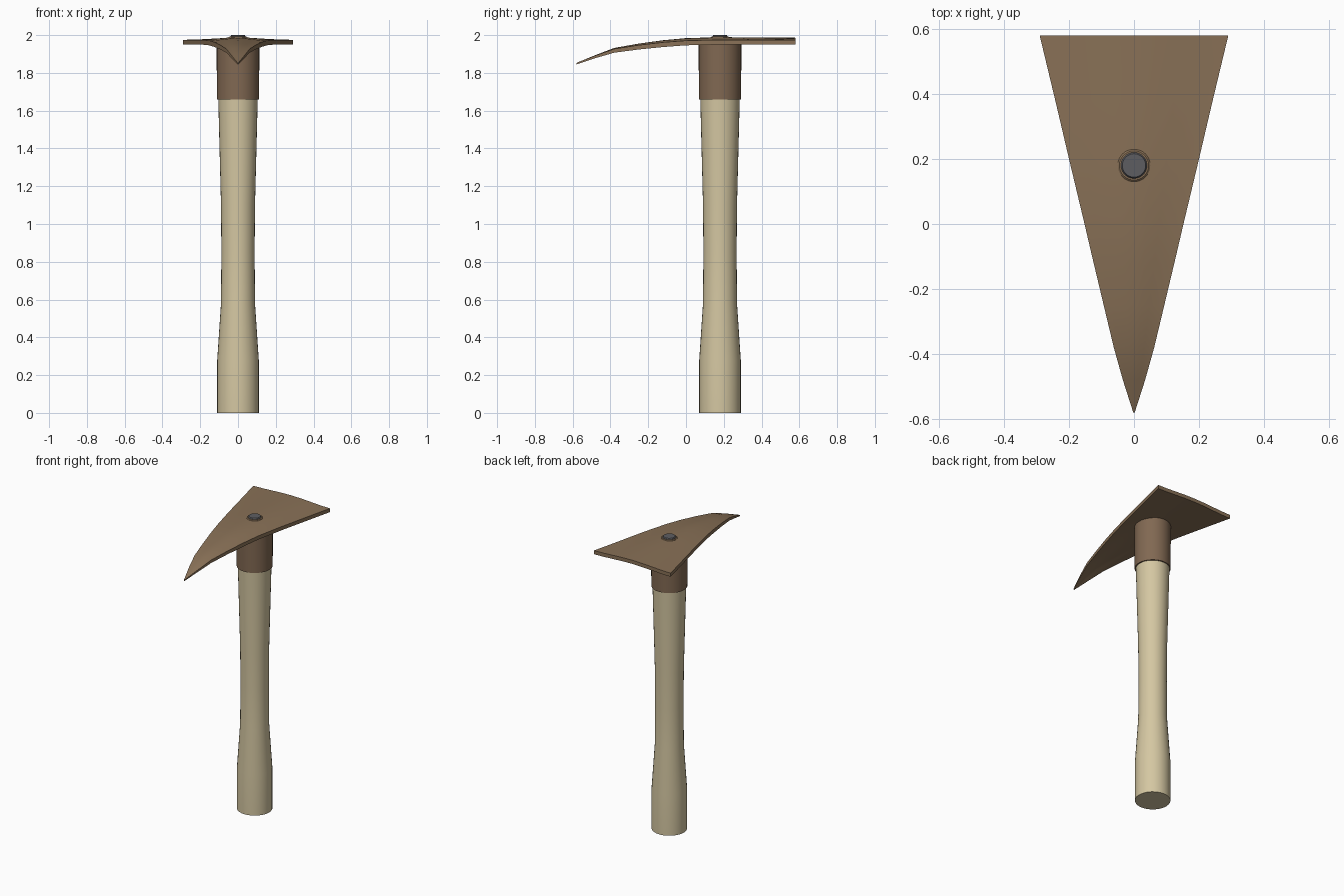
import bpy, bmesh, math

if "Cube" in bpy.data.objects:
    bpy.data.objects.remove(bpy.data.objects["Cube"])

AXIS_Y = 0.18
SIDES = 32
NX = 8


def material(name, rgb):
    m = bpy.data.materials.new(name)
    m.diffuse_color = (*rgb, 1)
    m.use_nodes = True
    m.node_tree.nodes["Principled BSDF"].inputs["Base Color"].default_value = m.diffuse_color
    return m


def skin(name, rings, mat):
    """Bridge equal-length closed rings and cap both ends."""
    bm = bmesh.new()
    loops = [[bm.verts.new(p) for p in ring] for ring in rings]
    n = len(loops[0])
    for a, b in zip(loops, loops[1:]):
        for i in range(n):
            j = (i + 1) % n
            bm.faces.new((a[i], a[j], b[j], b[i]))
    for end in (loops[0], loops[-1]):
        if n == SIDES:
            bm.faces.new(end)
        else:  # flat strip cap for the blade cross-section
            for i in range(n // 2 - 1):
                bm.faces.new((end[i], end[i + 1], end[n - 2 - i], end[n - 1 - i]))
    bmesh.ops.recalc_face_normals(bm, faces=bm.faces)
    me = bpy.data.meshes.new(name)
    bm.to_mesh(me)
    bm.free()
    ob = bpy.data.objects.new(name, me)
    bpy.context.collection.objects.link(ob)
    me.materials.append(mat)
    bpy.ops.object.select_all(action='DESELECT')
    ob.select_set(True)
    bpy.context.view_layer.objects.active = ob
    bpy.ops.object.shade_smooth_by_angle(angle=math.radians(30))
    return ob


def turned(name, profile, mat):
    """Round part about the handle axis from (radius, z) pairs."""
    angles = [2 * math.pi * i / SIDES for i in range(SIDES)]
    skin(name, [[(r * math.cos(a), AXIS_Y + r * math.sin(a), z) for a in angles]
                for r, z in profile], mat)


wood = material("pale_wood", (0.66, 0.57, 0.36))
bronze = material("brown_metal", (0.25, 0.165, 0.095))
collar_brown = material("collar_brown", (0.22, 0.14, 0.085))
steel = material("dark_grey", (0.11, 0.11, 0.12))

# Handle, waisted in the middle
turned("handle", [(0.11, 0), (0.11, 0.28), (0.09, 0.58), (0.088, 0.85),
                  (0.09, 1.1), (0.105, 1.68)], wood)

# Socket joining handle and blade
turned("collar", [(0.112, 1.66), (0.113, 1.965)], collar_brown)

# Rivet on top of the blade
turned("rivet_seat", [(0.05, 1.97), (0.05, 1.988), (0.045, 1.992)], bronze)
turned("rivet", [(0.038, 1.97), (0.04, 1.994), (0.036, 2.0)], steel)

# Blade: (y, half width, crown height, edge drop, thickness)
stations = [(-0.58, 0.002, 1.853, 0.0, 0.008), (-0.48, 0.034, 1.894, 0.002, 0.014),
            (-0.38, 0.062, 1.932, 0.005, 0.020), (-0.25, 0.093, 1.955, 0.008, 0.023),
            (-0.12, 0.124, 1.973, 0.011, 0.025), (0.0, 0.152, 1.984, 0.013, 0.025),
            (0.18, 0.195, 1.989, 0.014, 0.025), (0.38, 0.242, 1.988, 0.013, 0.025),
            (0.58, 0.29, 1.986, 0.011, 0.025)]
rings = []
for y, w, z, drop, thick in stations:
    top = []
    for i in range(NX + 1):
        t = 2 * i / NX - 1
        top.append((w * t, y, z - drop * (1 - math.cos(math.pi * t)) / 2))
    rings.append(top + [(x, yy, zz - thick) for x, yy, zz in reversed(top)])
skin("blade", rings, bronze)
